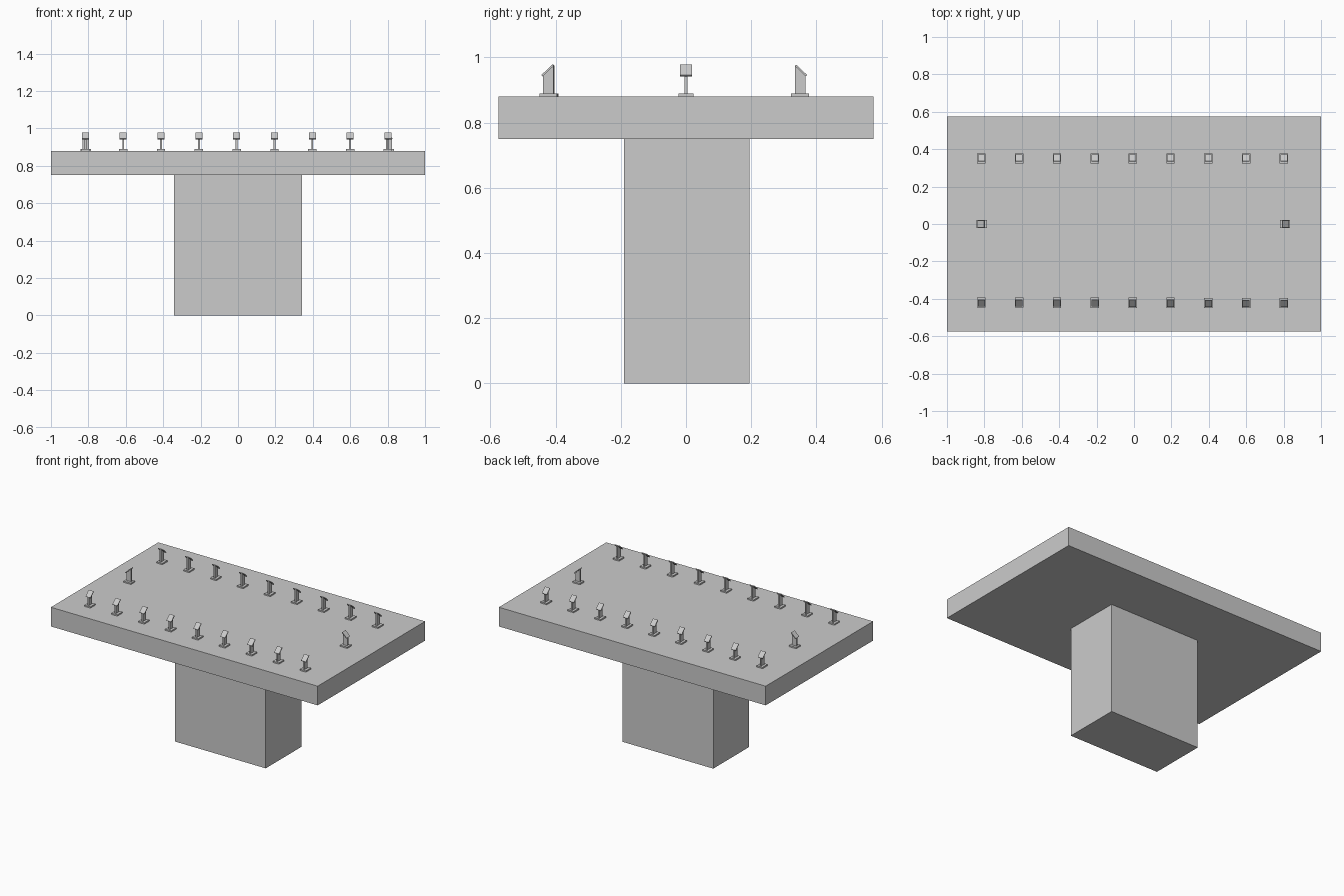
import bpy, bmesh
from math import pi
from mathutils import Matrix

if "Cube" in bpy.data.objects:
    bpy.data.objects.remove(bpy.data.objects["Cube"])


def box(name, x0, x1, y0, y1, z0, z1):
    bm = bmesh.new()
    m = Matrix.Translation(((x0 + x1) / 2, (y0 + y1) / 2, (z0 + z1) / 2)) @ \
        Matrix.Diagonal((x1 - x0, y1 - y0, z1 - z0, 1))
    bmesh.ops.create_cube(bm, size=1, matrix=m)
    me = bpy.data.meshes.new(name)
    bm.to_mesh(me)
    bm.free()
    ob = bpy.data.objects.new(name, me)
    bpy.context.collection.objects.link(ob)
    return ob


def extrude_profile(bm, profile, width):
    """Closed (y, z) profile extruded symmetrically along x."""
    face = bm.faces.new([bm.verts.new((-width / 2, y, z)) for y, z in profile])
    res = bmesh.ops.extrude_face_region(bm, geom=[face], use_keep_orig=True)
    verts = [v for v in res["geom"] if isinstance(v, bmesh.types.BMVert)]
    bmesh.ops.translate(bm, verts=verts, vec=(width, 0, 0))


# table slab and pedestal
TOP = 0.88
box("table_top", -1, 1, -0.575, 0.575, 0.75, TOP)
box("pedestal", -0.341, 0.341, -0.19, 0.195, 0, 0.75)

# small stand: foot, upright plate with slanted top, tilted panel (faces -y)
bm = bmesh.new()
extrude_profile(bm, [(-0.0275, 0), (0.0275, 0), (0.0275, 0.009), (-0.0275, 0.009)], 0.045)
extrude_profile(bm, [(-0.0165, 0.009), (0.0165, 0.009), (0.0165, 0.094), (-0.0165, 0.063)], 0.010)
extrude_profile(bm, [(-0.0175, 0.062), (0.0165, 0.094), (0.0125, 0.098), (-0.0215, 0.066)], 0.037)
bmesh.ops.recalc_face_normals(bm, faces=bm.faces)
stand_mesh = bpy.data.meshes.new("display_stand")
bm.to_mesh(stand_mesh)
bm.free()


def stand(name, x, y, angle):
    ob = bpy.data.objects.new(name, stand_mesh)
    ob.location = (x, y, TOP)
    ob.rotation_euler.z = angle
    bpy.context.collection.objects.link(ob)


# rows along both long edges, one stand at each end, all facing outwards
for i in range(9):
    x = -0.816 + i * 0.2022
    stand(f"front_stand_{i + 1}", x, -0.4195 - i * 0.0004, 0)
    stand(f"back_stand_{i + 1}", x, 0.3505, pi)
stand("left_stand", -0.814, 0, -pi / 2)
stand("right_stand", 0.807, 0, pi / 2)
